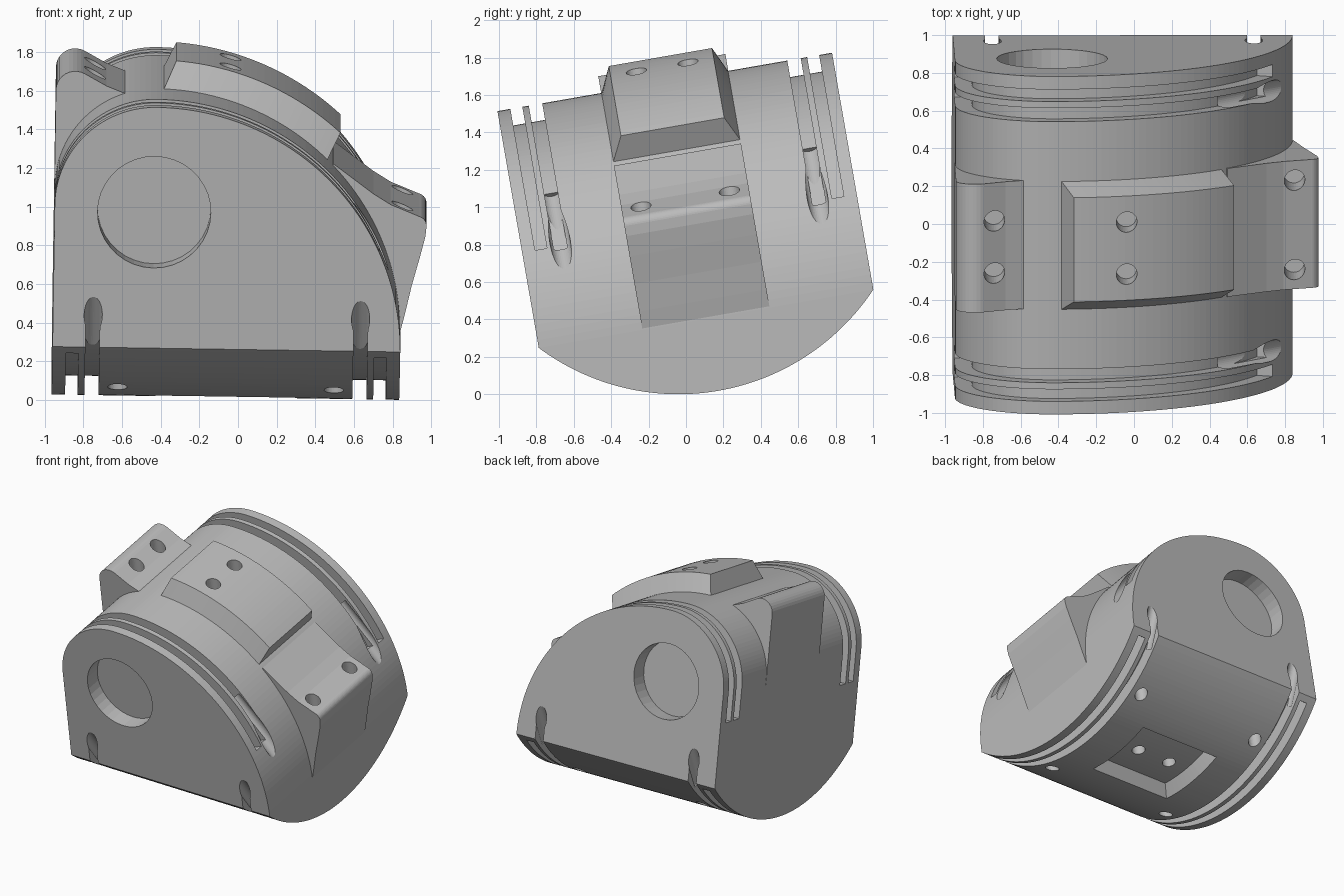
import bpy
import bmesh
from math import sin, cos, radians
from mathutils import Matrix, Vector

if "Cube" in bpy.data.objects:
    bpy.data.objects.remove(bpy.data.objects["Cube"])

steel = bpy.data.materials.new("plain_grey")
steel.use_nodes = True
steel.diffuse_color = (0.5, 0.5, 0.5, 1)
steel.node_tree.nodes["Principled BSDF"].inputs["Base Color"].default_value = (0.5, 0.5, 0.5, 1)

HALF = 0.908                  # half thickness, front to back
CROWN, CROWN_R = (-0.44, -0.015), 1.28
SHOULDER, SHOULDER_R = (-0.44, 0.745), 0.52
BELLY, BELLY_R = (0, 0.859), 1.25
MID = -0.06                   # middle of the body across


def polar(centre, r, deg):
    return (centre[0] + r * cos(radians(deg)), centre[1] + r * sin(radians(deg)))


def arc(centre, r, a, b, n):
    return [polar(centre, r, a + (b - a) * i / n) for i in range(n + 1)]


def loft(name, rings):
    """Closed solid through a list of equal rings of points."""
    bm = bmesh.new()
    rows = [[bm.verts.new(p) for p in ring] for ring in rings]
    n = len(rows[0])
    for a, b in zip(rows, rows[1:]):
        for i in range(n):
            j = (i + 1) % n
            bm.faces.new((a[i], a[j], b[j], b[i]))
    bm.faces.new(rows[0])
    bm.faces.new(rows[-1])
    bmesh.ops.recalc_face_normals(bm, faces=bm.faces)
    mesh = bpy.data.meshes.new(name)
    bm.to_mesh(mesh)
    bm.free()
    mesh.materials.append(steel)
    ob = bpy.data.objects.new(name, mesh)
    bpy.context.scene.collection.objects.link(ob)
    return ob


def prism_y(name, pts, a, b):
    return loft(name, [[(p, y, q) for p, q in pts] for y in (a, b)])


def prism_x(name, pts, a, b):
    return loft(name, [[(x, p, q) for p, q in pts] for x in (a, b)])


def rod(name, p, q, r):
    p, q = Vector(p), Vector(q)
    turn = (q - p).to_track_quat("Z", "Y")
    circle = [turn @ Vector((*c, 0)) for c in arc((0, 0), r, 0, 350, 35)]
    return loft(name, [[e + c for c in circle] for e in (p, q)])


helpers = []


def combine(tool, operation="DIFFERENCE"):
    mod = body.modifiers.new(tool.name, "BOOLEAN")
    mod.operation, mod.solver, mod.object = operation, "EXACT", tool
    tool.hide_render = True
    helpers.append(tool)


def crown_path(d, start, low):
    """Crown outline, pushed outwards by d, ending at height low on the flat wall."""
    return (arc(CROWN, CROWN_R + d, start, 90, 48)
            + arc(SHOULDER, SHOULDER_R + d, 90, 180, 28)[1:]
            + [(SHOULDER[0] - SHOULDER_R - d, low)])


# Body: crowned outline, rounded belly
outline = crown_path(0, 0.67, -0.6) + [(0.84, -0.6)]
body = prism_y("housing_body", outline, -HALF, HALF)
belly = arc(BELLY, BELLY_R, 205, 335, 80) + [(1.3, 1.6), (-1.3, 1.6)]
combine(prism_x("belly_shape", belly, -1.3, 1.3), "INTERSECT")

# Mounting ears on both sides
left_wall_ear = ([(-0.5, 0.7), (-0.962, 0.7)]
                 + arc((-0.862, 1.25), 0.1, 180, 62, 10)
                 + [(-0.7, 1.275), (-0.6, 1.236), (-0.5, 1.2)])
combine(prism_y("shoulder_ear", left_wall_ear, -0.345, 0.345), "UNION")
crown_ear = ([(0.6, 0), (0.4, 0.7), (0.48, 0.885), (0.69, 0.73), (0.78, 0.675)]
             + arc((0.915, 0.565), 0.052, 75, 0, 8)
             + [(0.962, 0.51), (0.935, 0.4), (0.895, 0.25), (0.862, 0.1), (0.838, 0)])
combine(prism_y("side_ear", crown_ear, -0.345, 0.345), "UNION")

# Raised pad with sloping sides on the crown
rings = []
for i in range(25):
    t = i / 24
    low = polar(CROWN, 1.25, 45.6 + 43.3 * t)
    high = polar(CROWN, 1.42, 47.8 + 38.2 * t)
    rings.append([(low[0], -0.357, low[1]), (low[0], 0.357, low[1]),
                  (high[0], 0.28, high[1]), (high[0], -0.28, high[1])])
combine(loft("raised_pad", rings), "UNION")

# Sunken pocket in the belly
rings = []
for i in range(13):
    t = 2 * i / 12 - 1
    low = polar(BELLY, 1.3, 270 + 14.5 * t)
    high = polar(BELLY, 1.15, 270 + 12 * t)
    rings.append([(MID - 0.385, *low), (MID + 0.385, *low),
                  (MID + 0.315, *high), (MID - 0.315, *high)])
combine(loft("belly_pocket", rings))

for side in (-1, 1):
    # Shallow round recess in each flat face
    combine(rod("round_recess", (-0.445, side * (HALF - 0.13), 0.714),
                (-0.445, side * 1.1, 0.714), 0.293))

    # Two seal grooves over the crown, and two across each end of the belly
    for near, far, sweep in ((0.07, 0.135, 44), (0.17, 0.243, 60)):
        ring = crown_path(0.12, 24.5, 0.5) + crown_path(-0.09, 24.5, 0.5)[::-1]
        combine(prism_y("crown_groove", ring, side * (HALF - far), side * (HALF - near)))
        ring = (arc(BELLY, 1.4, 270 - sweep, 270 + sweep, 60)
                + arc(BELLY, 1.15, 270 + sweep, 270 - sweep, 60))
        combine(prism_x("belly_groove", ring, MID + side * (0.9 - far),
                        MID + side * (0.9 - near)))

    # Drilled run-outs at the ends of the inner grooves
    y = side * (HALF - 0.21)
    p = polar(CROWN, 1.22, 43)
    q = (p[0] + 0.55 * sin(radians(43)), p[1] - 0.55 * cos(radians(43)))
    combine(rod("crown_runout", (p[0], y, p[1]), (q[0], y, q[1]), 0.055))
    for end in (-1, 1):
        x = MID + end * 0.692
        combine(rod("belly_runout", (x, side * (HALF - 0.125), -0.047),
                    (x, side * (HALF + 0.15), 0.43), 0.047))
        # Bolt holes at the belly corners
        combine(rod("belly_hole", (MID + end * 0.56, side * 0.53, -0.6),
                    (MID + end * 0.56, side * 0.53, -0.1), 0.05))

    # Bolt holes in pad, ears and pocket
    for x, y, a, b in ((MID, 0.14, 1.18, 1.6), (-0.76, 0.14, 1.1, 1.6), (0.84, 0.24, 0.42, 0.9)):
        combine(rod("bolt_hole", (x, side * y, a), (x, side * y, b), 0.055))
    combine(rod("pocket_hole", (MID + side * 0.15, 0, -0.5), (MID + side * 0.15, 0, -0.15), 0.05))

# Bake the cuts and drop the helpers
bpy.context.view_layer.update()
graph = bpy.context.evaluated_depsgraph_get()
baked = bpy.data.meshes.new_from_object(body.evaluated_get(graph))
body.modifiers.clear()
body.data = baked
baked.name = "housing_body"
baked.materials.clear()
baked.materials.append(steel)
for face in baked.polygons:
    face.material_index = 0
for tool in helpers:
    bpy.data.objects.remove(tool)

# Tilt the body and rest it on the ground
baked.transform(Matrix.Translation((0, 0.105, 0.41))
                @ Matrix.Rotation(radians(9.9), 4, "X")
                @ Matrix.Rotation(radians(0.9), 4, "Y"))
baked.transform(Matrix.Translation((0, 0, -min(v.co.z for v in baked.vertices))))
baked.update()
